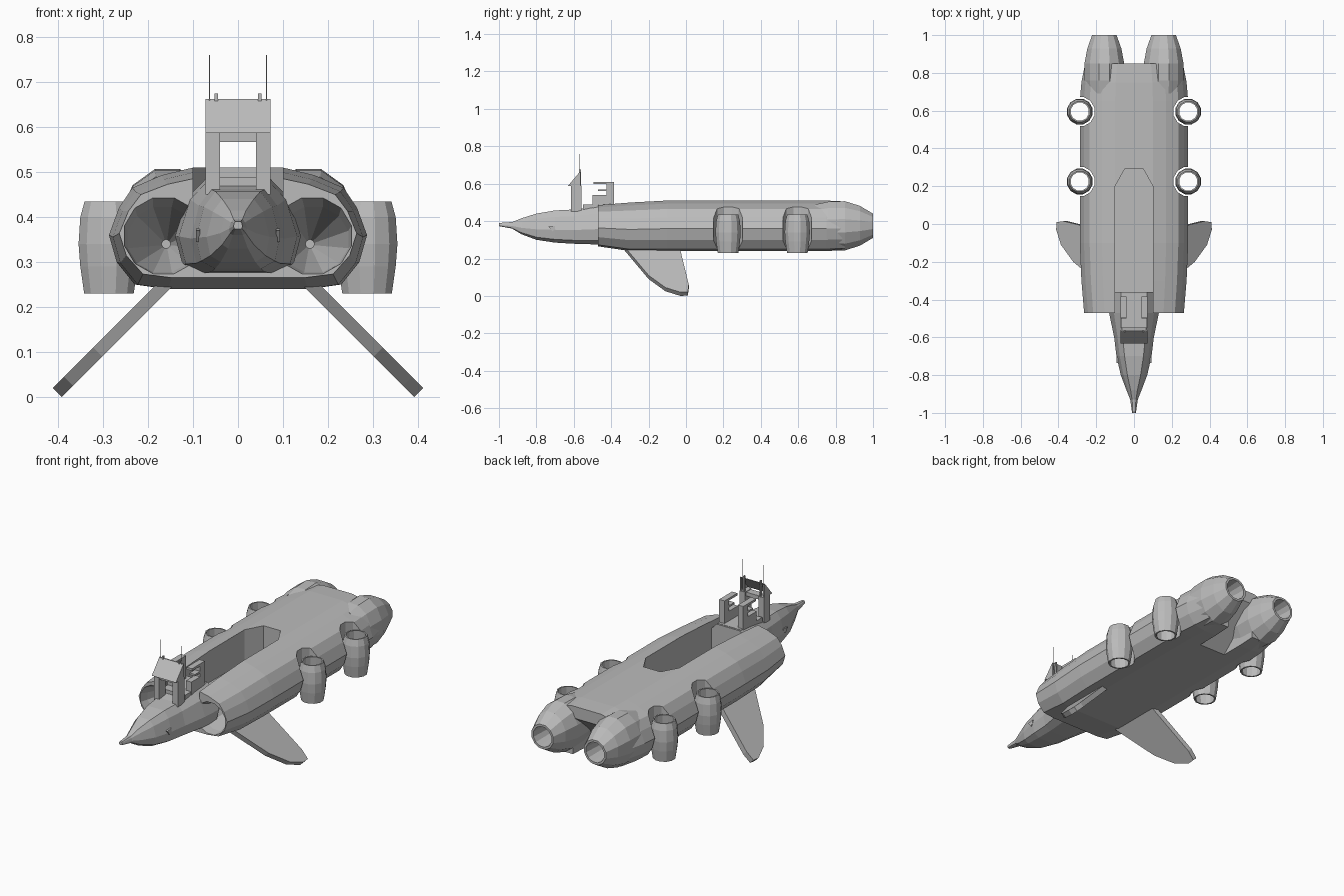
import bpy, bmesh, math
from mathutils import Vector

if "Cube" in bpy.data.objects:
    bpy.data.objects.remove(bpy.data.objects["Cube"])

GREY = (0.5, 0.5, 0.5, 1)
grey = bpy.data.materials.new("hull_grey")
grey.use_nodes = True
grey.diffuse_color = GREY
grey.node_tree.nodes["Principled BSDF"].inputs["Base Color"].default_value = GREY


def loft(name, rings, closed=False):
    """Skin a list of equal rings; cap the ends, or join last to first."""
    bm = bmesh.new()
    loops = [[bm.verts.new(p) for p in ring] for ring in rings]
    pairs = list(zip(loops, loops[1:]))
    if closed:
        pairs.append((loops[-1], loops[0]))
    else:
        bm.faces.new(loops[0])
        bm.faces.new(loops[-1])
    n = len(loops[0])
    for a, b in pairs:
        for i in range(n):
            j = (i + 1) % n
            bm.faces.new((a[i], a[j], b[j], b[i]))
    bmesh.ops.recalc_face_normals(bm, faces=bm.faces)
    mesh = bpy.data.meshes.new(name)
    bm.to_mesh(mesh)
    bm.free()
    mesh.materials.append(grey)
    ob = bpy.data.objects.new(name, mesh)
    bpy.context.collection.objects.link(ob)
    return ob


def ring_y(x, y, z, rx, rz, n=12):
    angles = [math.tau * (i + 0.5) / n for i in range(n)]
    return [(x + rx * math.cos(a), y, z + rz * math.sin(a)) for a in angles]


def ring_z(x, y, z, r, n=12):
    angles = [math.tau * (i + 0.5) / n for i in range(n)]
    return [(x + r * math.cos(a), y + r * math.sin(a), z) for a in angles]


def mirrored(half, y):
    """Full cross-section at y from its +x half, listed top to bottom."""
    return [(x, y, z) for x, z in half] + [(-x, y, z) for x, z in reversed(half)]


def box(name, x0, x1, y0, y1, z0, z1):
    base = [(x0, y0), (x1, y0), (x1, y1), (x0, y1)]
    return loft(name, [[(x, y, z) for x, y in base] for z in (z0, z1)])


def side_plate(name, x0, x1, outline):
    return loft(name, [[(x, y, z) for y, z in outline] for x in (x0, x1)])


def carve(ob, cutters):
    for c in cutters:
        c.hide_render = True
        m = ob.modifiers.new("cut", "BOOLEAN")
        m.operation, m.solver, m.object = "DIFFERENCE", "EXACT", c
    deps = bpy.context.evaluated_depsgraph_get()
    mesh = bpy.data.meshes.new_from_object(ob.evaluated_get(deps))
    ob.modifiers.clear()
    ob.data = mesh
    for c in cutters:
        bpy.data.objects.remove(c)


SIDES = (("left", 1), ("right", -1))
POD_X, POD_YS = 0.287, (0.225, 0.595)

# Main hull: a broad faceted tube
section = [(0.10, 0.51), (0.17, 0.493), (0.235, 0.465), (0.265, 0.42),
           (0.287, 0.36), (0.27, 0.30), (0.23, 0.25), (0.16, 0.24)]
stations = [(-0.47, 0.92, 0.265, 0.487), (-0.3, 0.97, 0.24, 0.50),
            (-0.1, 1, 0.24, 0.51), (0.65, 1, 0.24, 0.51),
            (0.75, 0.97, 0.24, 0.51), (0.85, 0.9, 0.245, 0.505)]
hull = loft("hull", [
    mirrored([(x * s, lo + (z - 0.24) / 0.27 * (hi - lo)) for x, z in section], y)
    for y, s, lo, hi in stations])

# Cutters: open bay, rear wedge, intakes and pod recesses
bay = [(-0.1, -0.6), (0.1, -0.6), (0.1, 0.2), (0.05, 0.29), (-0.05, 0.29), (-0.1, 0.2)]
cutters = [
    loft("bay_cutter", [[(x, y, z) for x, y in bay] for z in (0.34, 0.6)]),
    side_plate("wedge_cutter", -0.08, 0.08,
               [(0.62, 0.2), (0.62, 0.235), (0.86, 0.45), (0.9, 0.2)])]
for side, s in SIDES:
    cutters.append(loft(side + "_intake_cutter", [
        ring_y(s * 0.165, -0.48, 0.36, 0.092, 0.09),
        ring_y(s * 0.168, -0.42, 0.35, 0.08, 0.075),
        ring_y(s * 0.16, -0.15, 0.34, 0.01, 0.01)]))
    for y in POD_YS:
        cutters.append(loft(side + "_recess_cutter",
                            [ring_z(s * POD_X, y, z, 0.08) for z in (0.1, 0.6)]))
carve(hull, cutters)

# Nose: flat top panel, bulging cheeks, thin tip
nose = []
for y, t, w, zt, zb in [
        (-1.0, 0.006, 0.01, 0.39, 0.373), (-0.93, 0.01, 0.02, 0.395, 0.36),
        (-0.88, 0.018, 0.04, 0.415, 0.33), (-0.8, 0.035, 0.07, 0.44, 0.30),
        (-0.7, 0.05, 0.093, 0.457, 0.285), (-0.6, 0.06, 0.105, 0.462, 0.279),
        (-0.47, 0.068, 0.132, 0.48, 0.275), (-0.36, 0.07, 0.14, 0.487, 0.272)]:
    h = zt - zb
    nose.append(mirrored([(t, zt), (t + 0.6 * (w - t), zt - 0.2 * h), (w, zb + 0.4 * h),
                          (0.88 * w, zb + 0.1 * h), (0.55 * w, zb)], y))
loft("nose", nose)

for side, s in SIDES:
    # Rear nozzle with hollow outlet
    profile = [(0.69, 0.1, 0.118), (0.76, 0.108, 0.133), (0.85, 0.109, 0.136),
               (0.93, 0.093, 0.11), (1.0, 0.067, 0.067), (1.0, 0.055, 0.055),
               (0.87, 0.045, 0.045)]
    loft(side + "_nozzle", [ring_y(s * 0.157, y, 0.375, rx, rz) for y, rx, rz in profile])

    # Vertical lift pods, open right through
    for y, place in zip(POD_YS, ("front", "rear")):
        pod = [(0.435, 0.056), (0.40, 0.066), (0.34, 0.07), (0.29, 0.066), (0.23, 0.057),
               (0.23, 0.049), (0.34, 0.055), (0.435, 0.049)]
        loft(f"{side}_{place}_pod", [ring_z(s * POD_X, y, z, r) for z, r in pod], True)

    # Swept fin angled down and out
    fin = [(-0.33, 0.255), (-0.2, 0.10), (-0.11, 0.035), (-0.03, 0.01),
           (0.01, 0.012), (0.015, 0.05), (-0.035, 0.255)]
    loft(side + "_fin", [[(s * (0.412 - z + d), y, z + d) for y, z in fin]
                         for d in (-0.01, 0.01)])

    # Small eye plate on the cheek
    eye = [(-0.735, 0.37), (-0.7, 0.375), (-0.7, 0.355), (-0.715, 0.345)]
    side_plate(side + "_eye", s * 0.084, s * 0.093, eye)

    # Bridge uprights, console arms and gussets
    x0, x1 = sorted((s * 0.04, s * 0.072))
    box(side + "_upright", x0, x1, -0.615, -0.56, 0.45, 0.59)
    box(side + "_console_post", x0, x1, -0.425, -0.385, 0.47, 0.61)
    box(side + "_console_base", x0, x1, -0.5, -0.42, 0.47, 0.54)
    box(side + "_console_arm", x0, x1, -0.495, -0.42, 0.598, 0.61)
    box(side + "_console_shelf", x0, x1, -0.47, -0.42, 0.56, 0.57)
    side_plate(side + "_gusset", s * 0.066, s * 0.072,
               [(-0.63, 0.588), (-0.565, 0.663), (-0.565, 0.588)])
    box(side + "_screen_rod", s * 0.048 - 0.004, s * 0.048 + 0.004,
        -0.572, -0.562, 0.59, 0.675)
    box(side + "_antenna", s * 0.063 - 0.001, s * 0.063 + 0.001,
        -0.571, -0.569, 0.6, 0.76)

# Bridge deck, cross beam and tilted screen
box("bridge_deck", -0.07, 0.07, -0.55, -0.37, 0.42, 0.488)
box("cross_beam", -0.072, 0.072, -0.61, -0.57, 0.567, 0.587)
side_plate("screen", -0.072, 0.072,
           [(-0.632, 0.587), (-0.568, 0.663), (-0.562, 0.663), (-0.624, 0.587)])
